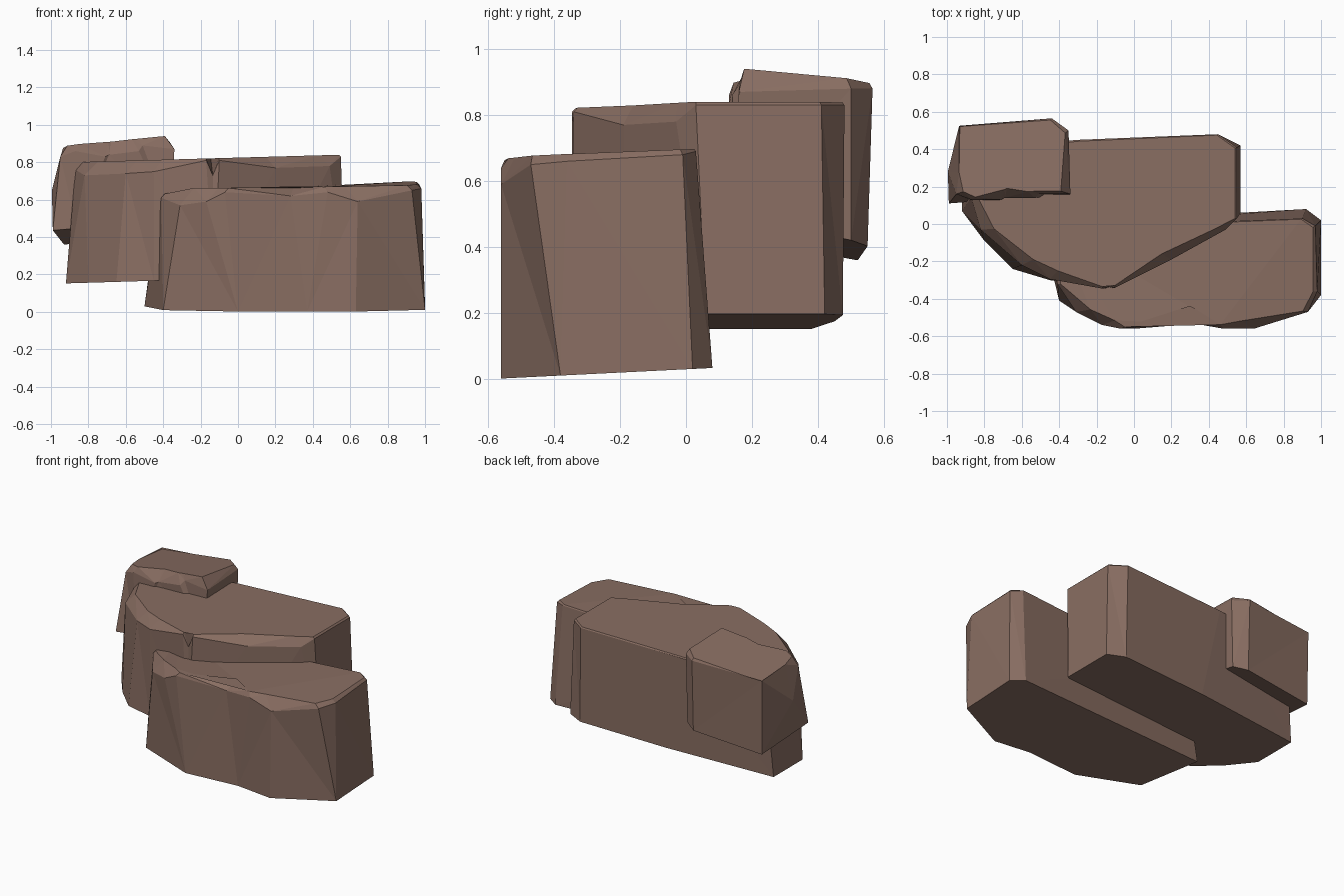
import bpy, bmesh
from mathutils import Vector

cube = bpy.data.objects.get("Cube")
if cube:
    bpy.data.objects.remove(cube)

stone = bpy.data.materials.new("brown_stone")
stone.use_nodes = True
colour = (0.25, 0.155, 0.122, 1)
stone.diffuse_color = colour
stone.node_tree.nodes["Principled BSDF"].inputs["Base Color"].default_value = colour


def rock(name, rim, feet, top, bottom, slope=1.0):
    """Slab with a coarse foot outline (x, y) and a finer shoulder rim (x, y, z[, inset]).

    Each rim point stands on its nearest foot, which gives the walls their facets."""
    bm = bmesh.new()
    middle = sum((Vector(p[:2]) for p in rim), Vector((0, 0))) / len(rim)
    base = [bm.verts.new((x, y, bottom(x, y))) for x, y in feet]
    low, shoulder, cap = [], [], []
    for x, y, z, *inset in rim:
        p = Vector((x, y))
        low.append(min(base, key=lambda v: (v.co.xy - p).length))
        shoulder.append(bm.verts.new((x, y, z)))
        # chamfer grows with the drop from top to shoulder
        step = inset[0] if inset else slope * max(top(x, y) - z, 0.008)
        q = p + (middle - p).normalized() * step
        cap.append(bm.verts.new((*q, top(*q))))
    for a, b in ((low, shoulder), (shoulder, cap)):
        for i in range(len(rim)):
            j = (i + 1) % len(rim)
            corners = (a[i], a[j], b[j], b[i])
            bm.faces.new(corners if a[i] != a[j] else corners[1:])
    bm.faces.new(cap)
    bm.faces.new(base[::-1])
    bmesh.ops.triangulate(bm, faces=bm.faces[:])
    bmesh.ops.recalc_face_normals(bm, faces=bm.faces[:])
    mesh = bpy.data.meshes.new(name)
    bm.to_mesh(mesh)
    bm.free()
    mesh.materials.append(stone)
    bpy.context.collection.objects.link(bpy.data.objects.new(name, mesh))


# Low front slab with a shallow dent in its face
rock("front_rock",
     [(-.41, -.32, .61), (-.31, -.47, .57), (-.17, -.54, .59), (-.07, -.56, .64),
      (.28, -.525, .62, .09), (.48, -.56, .64), (.64, -.56, .59), (.93, -.47, .65),
      (.98, -.36, .66), (.97, -.01, .68), (.9, .03, .69), (-.42, -.02, .61)],
     [(-.5, 0), (-.4, -.41), (0, -.56), (.37, -.53), (.63, -.56), (1, -.38),
      (1, .02), (.92, .08)],
     lambda x, y: min(.685 + .04 * y + .012 * x, .67 + .2 * (x + .2)),
     lambda x, y: max(0, .03 + .05 * y))

# Large central slab with a crack in its front rim
rock("middle_rock",
     [(-.87, .14, .76), (-.82, -.03, .73), (-.6, -.22, .74), (-.45, -.295, .75),
      (-.17, -.345, .81), (-.135, -.335, .73, .28), (-.1, -.34, .81),
      (.2, -.19, .77), (.49, -.03, .78), (.55, .03, .83), (.55, .41, .83),
      (.45, .48, .83), (-.3, .45, .81), (-.87, .4, .76)],
     [(-.92, .38), (-.92, .07), (-.8, -.09), (-.65, -.24), (-.45, -.3), (-.13, -.35),
      (.2, -.18), (.57, .06), (.57, .42), (.46, .475), (-.16, .45)],
     lambda x, y: .825 + .028 * x,
     lambda x, y: .18 + .03 * x)

# High back slab, tapering toward the top on its outer side
rock("back_rock",
     [(-.995, .28, .65, .06), (-.95, .16, .83), (-.87, .13, .86), (-.71, .13, .83),
      (-.69, .14, .84), (-.53, .14, .86), (-.51, .16, .89), (-.34, .16, .87),
      (-.35, .5, .88), (-.44, .565, .88), (-.935, .525, .86)],
     [(-.99, .11), (-.86, .12), (-.36, .15), (-.36, .5), (-.44, .55), (-.93, .52)],
     lambda x, y: .945 + .1 * (x + .35) - .1 * (y - .17),
     lambda x, y: .36 + .2 * (.52 - y) + .1 * (x + .93), .7)
